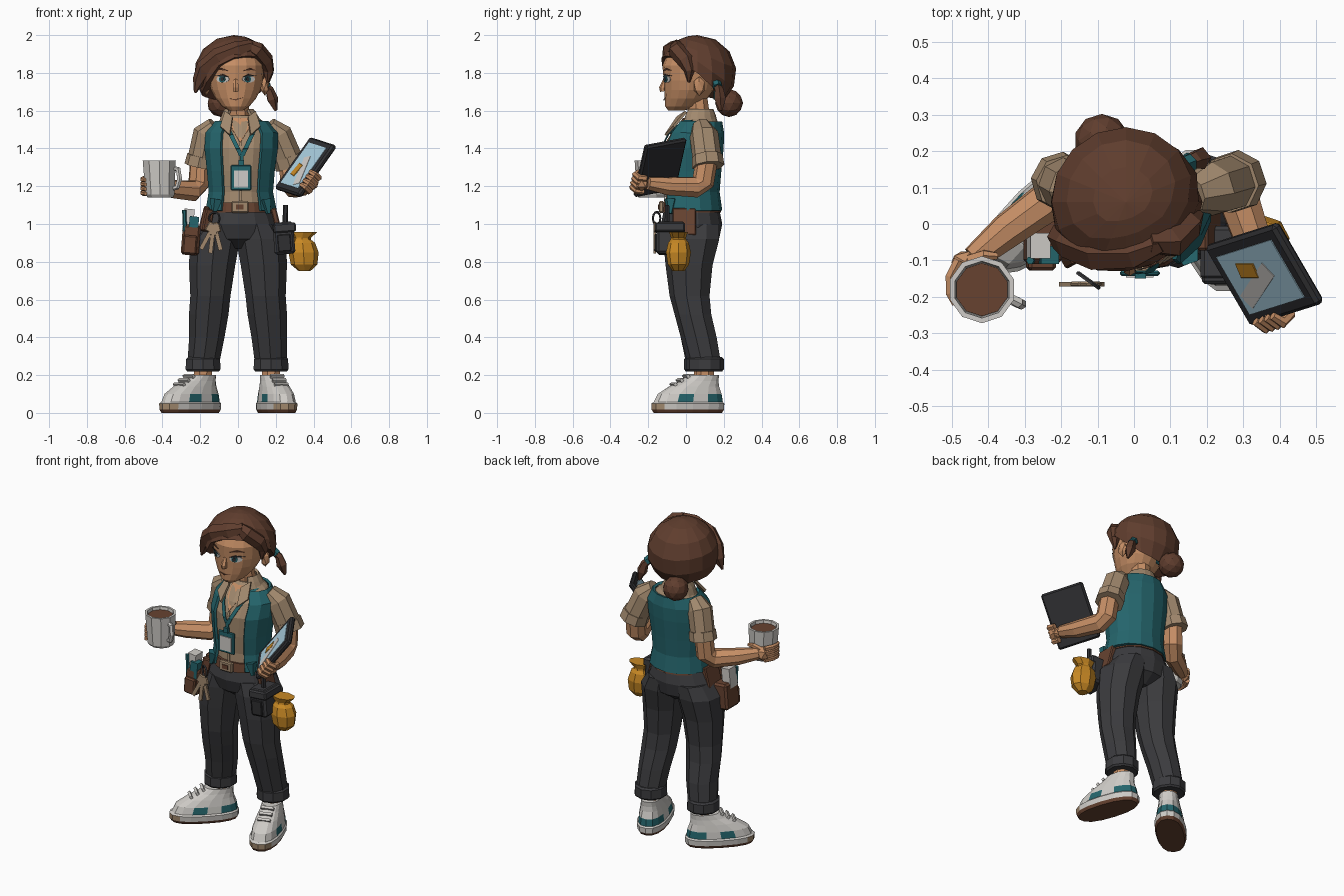
import bpy, bmesh, math
from mathutils import Vector, Matrix
from mathutils.bvhtree import BVHTree

if "Cube" in bpy.data.objects:
    bpy.data.objects.remove(bpy.data.objects["Cube"])

COL = dict(skin=(.56, .27, .13), hair_brown=(.115, .047, .027), teal=(.018, .13, .15),
           shirt_tan=(.36, .25, .155), charcoal=(.044, .044, .048), white=(.62, .60, .57),
           leather=(.135, .055, .03), yellow=(.58, .25, .018), screen_blue=(.40, .62, .74),
           black=(.028, .028, .031))
MAT = {}
for k, c in COL.items():
    MAT[k] = bpy.data.materials.new(k)
    MAT[k].diffuse_color = (*c, 1)


def finish(name, bm, mat, extra=(), solid=0, M=None):
    if M:
        bm.transform(M)
    bmesh.ops.recalc_face_normals(bm, faces=bm.faces)
    me = bpy.data.meshes.new(name)
    bm.to_mesh(me)
    bm.free()
    for m in (mat, *extra):
        me.materials.append(MAT[m])
    ob = bpy.data.objects.new(name, me)
    bpy.context.collection.objects.link(ob)
    if solid:
        s = ob.modifiers.new("thickness", 'SOLIDIFY')
        s.thickness, s.offset = solid, 0
    return ob


def skin_rings(bm, rings, closed=True, caps=True):
    R = [[bm.verts.new(p) for p in r] for r in rings]
    n = len(R[0])
    for a, b in zip(R, R[1:]):
        for i in range(n if closed else n - 1):
            j = (i + 1) % n
            bm.faces.new((a[i], a[j], b[j], b[i]))
    if closed and caps:
        bm.faces.new(R[0])
        bm.faces.new(R[-1])


def loft(name, secs, mat, n=12, gap=0, power=1, solid=0, M=None, extra=(), rule=None):
    """Stack of horizontal ellipses (cx, cy, z, rx, ry); gap opens the front by +-gap degrees."""
    bm = bmesh.new()
    f = lambda v: math.copysign(abs(v) ** power, v)
    m = n + 1 if gap else n
    rings = []
    for cx, cy, z, rx, ry in secs:
        A = [math.radians(-90 + gap + i * (360 - 2 * gap) / n) for i in range(m)]
        rings.append([(cx + rx * f(math.cos(a)), cy + ry * f(math.sin(a)), z) for a in A])
    skin_rings(bm, rings, closed=not gap)
    if rule:
        for fc in bm.faces:
            fc.material_index = rule(fc.calc_center_median())
    return finish(name, bm, mat, extra, solid, M)


def tube(name, pts, mat, n=8):
    """Round limb through (x, y, z, radius) points."""
    P = [Vector(p[:3]) for p in pts]
    bm, rings, prev, q = bmesh.new(), [], None, None
    for i, p in enumerate(P):
        t = (P[min(i + 1, len(P) - 1)] - P[max(i - 1, 0)]).normalized()
        q = t.to_track_quat('Z', 'Y') if q is None else prev.rotation_difference(t) @ q
        prev = t
        rings.append([p + q @ Vector((math.cos(a), math.sin(a), 0)) * pts[i][3]
                      for a in (2 * math.pi * (k + .5) / n for k in range(n))])
    skin_rings(bm, rings)
    return finish(name, bm, mat)


def box(name, loc, size, mat, rot=(0, 0, 0), bevel=0, M=None):
    bm = bmesh.new()
    bmesh.ops.create_cube(bm, size=1)
    bm.transform(Matrix.Diagonal((*size, 1)))
    if bevel:
        bmesh.ops.bevel(bm, geom=bm.edges[:], offset=bevel, segments=1, affect='EDGES')
    R = Matrix.Rotation(rot[2], 4, 'Z') @ Matrix.Rotation(rot[1], 4, 'Y') @ Matrix.Rotation(rot[0], 4, 'X')
    return finish(name, bm, mat, M=(M or Matrix()) @ Matrix.Translation(loc) @ R)


def ball(name, loc, size, mat, sub=2):
    bm = bmesh.new()
    bmesh.ops.create_icosphere(bm, subdivisions=sub, radius=1)
    return finish(name, bm, mat, M=Matrix.Translation(loc) @ Matrix.Diagonal((*size, 1)))


def decal(name, polys, mat, target, off=.005):
    """Thin plate of (x, z) polygons dropped onto the front of a target."""
    b = bmesh.new()
    b.from_mesh(target.data)
    tree, bm = BVHTree.FromBMesh(b), bmesh.new()
    for poly in polys:
        vs = []
        for x, z in poly:
            hit = tree.ray_cast(Vector((x, -2, z)), Vector((0, 1, 0)))[0]
            vs.append(bm.verts.new((x, (hit.y if hit else -.06) - off, z)))
        bm.faces.new(vs)
    b.free()
    return finish(name, bm, mat, solid=.004)


def oval(cx, cz, rx, rz, n=10):
    return [(cx + rx * math.cos(2 * math.pi * i / n), cz + rz * math.sin(2 * math.pi * i / n)) for i in range(n)]


def strip(a, b, w, k=5):
    P = [(a[0] + (b[0] - a[0]) * i / k, a[1] + (b[1] - a[1]) * i / k) for i in range(k + 1)]
    return [[(p[0] - w, p[1]), (p[0] + w, p[1]), (q[0] + w, q[1]), (q[0] - w, q[1])] for p, q in zip(P, P[1:])]


# shoes, ankles, trouser legs and cuffs
for side, s, ax, ay, turn in (("right", -1, -.185, .09, -46), ("left", 1, .175, .1, 18)):
    M = Matrix.Translation((ax, ay, 0)) @ Matrix.Rotation(math.radians(turn), 4, 'Z')
    loft(side + "_shoe", [(0, -.095, 0, .078, .19), (0, -.095, .018, .087, .202), (0, -.095, .05, .09, .203),
         (0, -.092, .058, .082, .192), (0, -.085, .1, .077, .178), (0, -.06, .14, .068, .138),
         (0, -.03, .17, .06, .104), (0, -.008, .2, .056, .084)], "white", 16, power=.85, M=M,
         extra=("leather", "teal", "shirt_tan"),
         rule=lambda c: 1 if c.z < .015 else 3 if .02 < c.z < .05 and c.y < -.26 else
         2 if .06 < c.z < .1 and c.y > -.13 and abs(c.y + .05) > .03 else 0)
    for i in range(3):
        box(side + "_shoe_lace", (0, -.175 + .035 * i, .15 + .022 * i), (.075, .016, .018), "white", (.6, 0, 0), M=M)
    tube(side + "_ankle", [(ax, ay, .14, .05), (ax, ay, .27, .052)], "skin")
    loft(side + "_trouser_leg", [(s * .1, .035, 1.0, .1, .15), (s * .122, .032, .92, .135, .153),
         (s * .137, .02, .78, .124, .128), (s * .146, .022, .62, .108, .109), (s * .155, .04, .52, .106, .1),
         (s * .165, .07, .4, .095, .098), (ax, ay + .003, .25, .085, .09)], "charcoal", 9)
    loft(side + "_trouser_cuff", [(ax, ay, .22, .088, .092), (ax, ay, .23, .097, .1), (ax, ay, .285, .095, .1),
         (ax, ay, .295, .084, .09)], "charcoal", 10)

# hips, belt, buckle
loft("trouser_hips", [(.005, .035, .87, .07, .07), (.005, .035, .92, .2, .14), (.005, .03, 1.0, .205, .162),
     (.01, .03, 1.1, .16, .142)], "charcoal", 14)
loft("belt", [(.012, .028, 1.06, .178, .158), (.012, .028, 1.115, .166, .15)], "leather", 14)
box("belt_buckle", (.01, -.13, 1.09), (.09, .025, .062), "shirt_tan", bevel=.006)
box("buckle_centre", (.01, -.144, 1.09), (.04, .006, .025), "leather")

# shirt and vest
body = [(.015, .028, 1.08, .158, .138), (.015, .026, 1.17, .148, .13), (.015, .025, 1.28, .157, .14),
        (.017, .03, 1.4, .172, .147), (.02, .05, 1.48, .17, .13), (.02, .07, 1.54, .12, .1),
        (.015, .075, 1.575, .075, .07)]
shirt = loft("shirt", body, "shirt_tan", 16)
vest = [(x, y, z, a + .016, b + .014) for x, y, z, a, b in body[:6]]
vest[0] = (.017, .028, 1.07, .182, .156)
loft("vest", vest, "teal", 12, gap=34, solid=.016)
for s in (-1, 1):
    tube("vest_front_tip", [(.017 + s * .13, -.08, 1.13, .036), (.017 + s * .145, -.085, 1.055, .012)], "teal", 5)
decal("neck_opening", [[(.012, 1.43), (.055, 1.5), (.06, 1.56), (.012, 1.56)],
                       [(.012, 1.43), (.012, 1.56), (-.036, 1.56), (-.03, 1.5)]], "skin", shirt)
decal("shirt_placket", strip((.015, 1.1), (.015, 1.43), .007, 8), "shirt_tan", shirt, .008)
loft("shirt_collar", [(.015, .065, 1.52, .115, .1), (.008, .065, 1.575, .088, .085), (.005, .07, 1.605, .07, .068)],
     "shirt_tan", 12, gap=42, solid=.015)
for s in (-1, 1):
    bm = bmesh.new()
    bm.faces.new([bm.verts.new((.012 + s * x, y, z)) for x, y, z in
                  ((.04, -.045, 1.565), (.055, -.108, 1.47), (.105, -.065, 1.515), (.08, .0, 1.595))])
    finish("collar_flap", bm, "shirt_tan", solid=.014)

# lanyard and badge
lan = strip((-.075, 1.55), (.018, 1.36), .012) + strip((.11, 1.55), (.022, 1.36), .012) + strip((.02, 1.37), (.02, 1.3), .01)
decal("lanyard", lan, "teal", shirt, .02)
box("badge", (.016, -.135, 1.245), (.11, .014, .135), "teal", bevel=.005)
box("badge_card", (.016, -.144, 1.238), (.076, .006, .088), "white")
box("badge_clip", (.018, -.14, 1.325), (.03, .02, .03), "teal")

# arms: sleeves, cuffs, forearms
tube("right_sleeve", [(-.12, .08, 1.52, .05), (-.165, .095, 1.48, .073), (-.2, .115, 1.32, .072)], "shirt_tan")
tube("right_sleeve_cuff", [(-.193, .112, 1.36, .077), (-.204, .118, 1.305, .081)], "shirt_tan")
tube("right_arm", [(-.2, .11, 1.34, .055), (-.208, .1, 1.21, .058), (-.24, .06, 1.175, .057),
     (-.35, -.02, 1.185, .05), (-.44, -.095, 1.2, .036)], "skin")
tube("left_sleeve", [(.16, .08, 1.52, .05), (.21, .095, 1.475, .076), (.275, .115, 1.32, .078)], "shirt_tan")
tube("left_sleeve_cuff", [(.264, .112, 1.36, .082), (.282, .118, 1.305, .086)], "shirt_tan")
tube("left_arm", [(.275, .11, 1.34, .058), (.283, .09, 1.22, .06), (.293, .05, 1.195, .058),
     (.345, -.1, 1.2, .05), (.38, -.2, 1.215, .036)], "skin")

# mug with drink and handle, and the hand around it
mx, my = -.417, -.18
loft("mug", [(mx + .006, my, 1.14, .07, .07), (mx + .004, my, 1.155, .08, .08), (mx, my, 1.335, .092, .092),
     (mx, my, 1.335, .078, .078), (mx, my, 1.31, .074, .074)], "white", 10)
loft("drink", [(mx, my, 1.31, .07, .07), (mx, my, 1.318, .073, .073)], "leather", 10)
tube("mug_handle", [(mx + .07, my - .02, 1.295, .014), (mx + .1, my - .035, 1.29, .015), (mx + .108, my - .04, 1.24, .015),
     (mx + .095, my - .035, 1.195, .015), (mx + .06, my - .02, 1.185, .013)], "white", 6)
ball("right_palm", (-.462, -.105, 1.2), (.043, .035, .047), "skin", 1)
for i in range(4):
    z = 1.165 + .024 * i
    tube("right_finger", [(-.48, -.1, z, .016), (-.503, -.145, z, .016), (-.504, -.19, z - .002, .014), (-.49, -.22, z - .004, .01)], "skin", 6)
tube("right_thumb", [(-.45, -.1, 1.225, .018), (-.41, -.085, 1.245, .015), (-.375, -.088, 1.24, .01)], "skin", 6)

# tablet: frame built from its measured axes
U = Vector((.19, .06, .27)).normalized()
V = Vector((.12, -.22, -.05))
V = (V - U * V.dot(U)).normalized()
N = V.cross(U) if V.cross(U).z > 0 else U.cross(V)
M = Matrix.Translation((.355, -.14, 1.303)) @ Matrix((V, U, N)).transposed().to_4x4()
box("tablet", (0, 0, -.005), (.255, .335, .032), "black", bevel=.01, M=M)
box("tablet_screen", (0, 0, .011), (.185, .265, .006), "screen_blue", M=M)
box("screen_path", (.02, -.03, .0135), (.05, .18, .005), "white", (0, 0, .4), M=M)
box("screen_mark", (-.03, -.035, .0145), (.045, .075, .006), "yellow", (0, 0, -.2), bevel=.002, M=M)
ball("left_palm", (.39, -.235, 1.215), (.042, .04, .042), "skin", 1)
for i in range(4):
    p = [M @ Vector((x, -.11 + .028 * i, z)) for x, z in ((.1, -.045), (.137, -.028), (.143, .006), (.112, .024))]
    tube("left_finger", [(*q, r) for q, r in zip(p, (.017, .018, .017, .012))], "skin", 6)

# neck, head, nose, ears
tube("neck", [(.01, .075, 1.5, .062), (0, .06, 1.66, .055)], "skin")
hx = -.012
head = loft("head", [(hx, -.05, 1.602, .04, .045), (hx, -.025, 1.622, .072, .085), (hx, .0, 1.665, .108, .113),
     (hx, .015, 1.71, .131, .13), (hx, .02, 1.76, .144, .138), (hx, .025, 1.84, .15, .15), (hx, .04, 1.92, .125, .13)],
     "skin", 16)
tube("nose", [(hx, -.108, 1.765, .012), (hx, -.125, 1.72, .018), (hx, -.122, 1.702, .016)], "skin", 6)
for s in (-1, 1):
    ball("ear", (hx + s * .155, .07, 1.73), (.024, .034, .052), "skin", 1)
    ex = hx + s * .068
    decal("eye_white", [oval(ex, 1.767, .034, .019)], "white", head, .004)
    decal("iris", [oval(ex - .004, 1.767, .017, .018, 8)], "teal", head, .008)
    decal("pupil", [oval(ex - .004, 1.767, .009, .011, 8)], "black", head, .011)
    decal("eyelash", [[(ex - s * .033, 1.777), (ex, 1.793), (ex + s * .046, 1.784), (ex, 1.781)]], "black", head, .01)
    decal("eyebrow", [[(ex - s * .03, 1.81), (ex + s * .01, 1.826), (ex + s * .044, 1.812), (ex + s * .01, 1.815)]], "hair_brown", head, .007)
decal("mouth", [[(hx - .036, 1.664), (hx, 1.654), (hx + .04, 1.669), (hx, 1.661)]], "leather", head, .005)

# hair cap with a hairline that changes around the head
edge = [1.80, 1.73, 1.68, 1.66, 1.65, 1.65, 1.66, 1.67, 1.68, 1.70, 1.75, 1.84, 1.88, 1.89, 1.885, 1.845]
c, r, K = Vector((-.022, .06, 1.8)), Vector((.21, .207, .2)), 5
bm, rings = bmesh.new(), []
for k in range(1, K + 1):
    ring = []
    for i, zb in enumerate(edge):
        a, ph = i * math.pi / 8, math.acos((zb - c.z) / r.z) * k / K
        ring.append(c + Vector((r.x * math.sin(ph) * math.cos(a), r.y * math.sin(ph) * math.sin(a), r.z * math.cos(ph))))
    rings.append(ring)
skin_rings(bm, rings, caps=False)
for tip, o in ((c + Vector((0, 0, r.z)), 0), (Vector((-.02, .1, 1.8)), 16 * (K - 1))):
    t = bm.verts.new(tip)
    bm.verts.ensure_lookup_table()
    for i in range(16):
        bm.faces.new((bm.verts[o + i], bm.verts[o + (i + 1) % 16], t))
finish("hair_cap", bm, "hair_brown")
tube("hair_fringe", [(.075, -.05, 1.945, .03), (-.0, -.075, 1.92, .05), (-.1, -.075, 1.88, .056), (-.175, -.045, 1.82, .052),
     (-.205, -.035, 1.76, .036), (-.228, -.04, 1.695, .006)], "hair_brown", 6)
tube("hair_side_lock", [(.04, -.05, 1.95, .03), (.1, -.05, 1.92, .046), (.145, -.0, 1.865, .046), (.163, .02, 1.81, .03),
     (.155, .015, 1.75, .006)], "hair_brown", 6)
ball("hair_bun", (-.088, .228, 1.64), (.076, .074, .074), "hair_brown", 2)
ball("bun_tie", (-.07, .185, 1.68), (.06, .045, .045), "teal", 1)
tube("pigtail", [(.13, .16, 1.74, .02), (.165, .175, 1.71, .024), (.182, .18, 1.66, .032), (.2, .185, 1.6, .008)], "hair_brown", 5)
tube("pigtail_tie", [(.135, .16, 1.745, .026), (.155, .168, 1.725, .026)], "teal", 6)

# right hip tool pouch with papers
box("tool_pouch", (-.25, -.045, .915), (.095, .13, .16), "leather", (0, .08, 0), .012)
box("tool_pouch_pocket", (-.255, -.112, .89), (.075, .03, .1), "leather", (0, .08, 0), .008)
box("pouch_hanger", (-.18, .0, 1.03), (.03, .13, .13), "leather", (0, .25, 0), .006)
box("pouch_strap", (-.165, -.09, 1.02), (.05, .04, .12), "leather", (0, .2, .5), .006)
box("notepad", (-.262, -.06, 1.02), (.055, .07, .12), "white", (0, .1, 0))
box("teal_folder", (-.235, -.085, .99), (.05, .05, .1), "teal", (0, .1, 0))
tube("pen", [(-.28, -.1, .96, .011), (-.285, -.1, 1.075, .011)], "teal", 6)

# keys on a ring
tube("key_ring", [(-.125 + .028 * math.cos(a), -.155 - .02 * math.cos(a), 1.03 + .034 * math.sin(a), .006)
     for a in (i * math.pi / 5 for i in range(11))], "charcoal", 5)
for x, z, t in ((-.17, .93, .5), (-.105, .93, -.25), (-.14, .915, .12)):
    box("key_blade", (x, -.165, z - .015), (.022, .012, .11), "shirt_tan", (0, t, 0))
    box("key_head", (x + .06 * math.sin(t), -.165, z + .05), (.052, .014, .055), "shirt_tan", (0, t, 0), .005)

# left hip: hanger, radio case, yellow bag
box("hip_hanger", (.205, -.01, 1.01), (.03, .125, .15), "leather", (0, -.25, 0), .006)
box("radio_case", (.243, -.08, .925), (.11, .15, .17), "charcoal", (0, -.08, 0), .012)
box("radio_flap", (.247, -.085, .98), (.12, .16, .05), "charcoal", (0, -.08, 0), .008)
box("radio_front", (.245, -.158, .9), (.07, .016, .09), "black", (0, -.08, 0), .004)
tube("radio_antenna", [(.25, -.1, 1.0, .015), (.252, -.1, 1.1, .013)], "black", 6)
loft("yellow_bag", [(.352, -.04, .75, .03, .03), (.35, -.04, .785, .07, .056), (.347, -.04, .85, .08, .066),
     (.342, -.04, .9, .066, .055), (.338, -.04, .922, .042, .038), (.346, -.04, .958, .075, .05)], "yellow", 8)
loft("bag_tie", [(.339, -.04, .912, .048, .042), (.339, -.04, .928, .046, .04)], "yellow", 8)

for m in bpy.data.materials:
    if m.users and not m.is_grease_pencil:
        m.use_nodes = True
        m.node_tree.nodes["Principled BSDF"].inputs["Base Color"].default_value = m.diffuse_color
